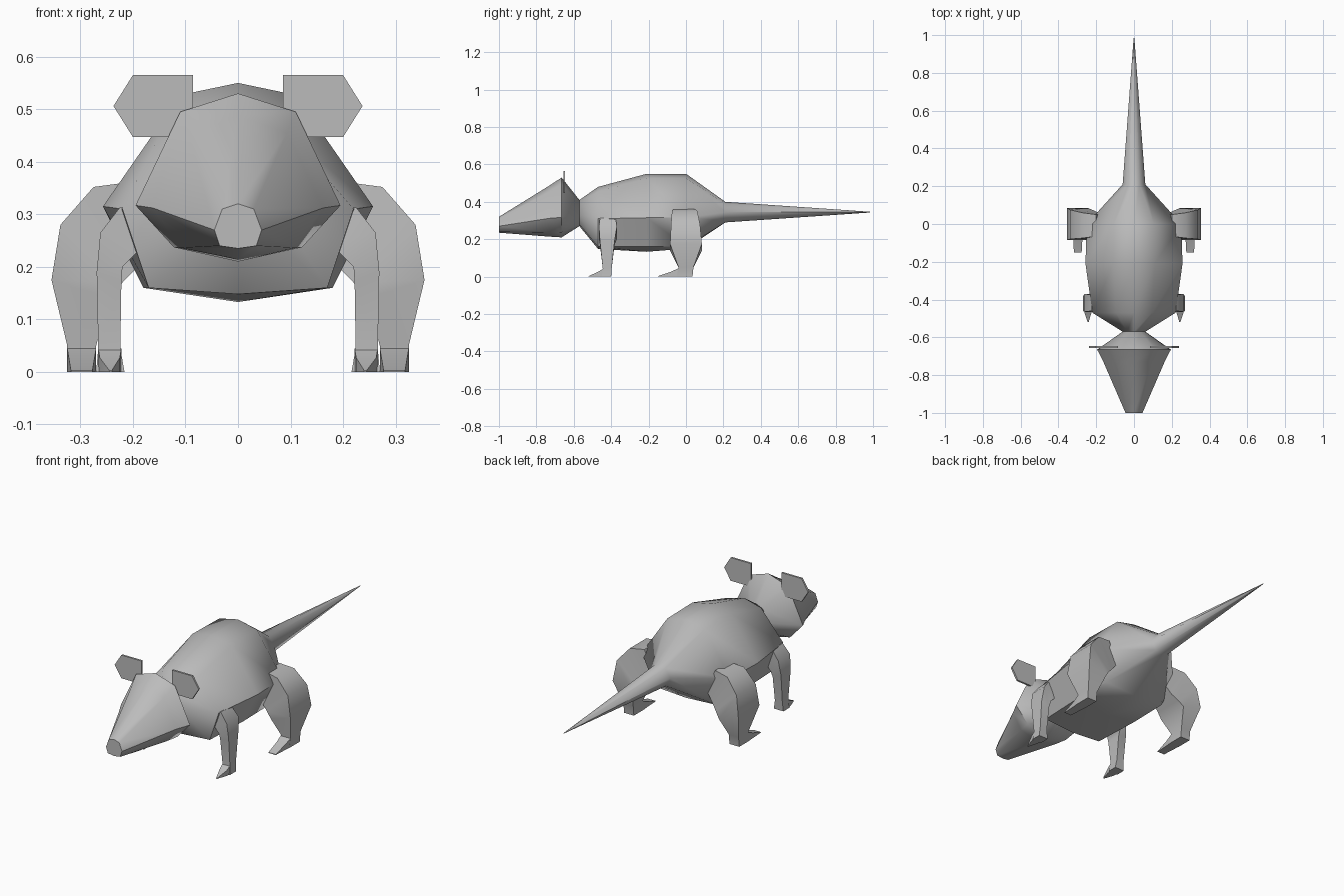
import bpy, bmesh, math

fur = bpy.data.materials.new("grey fur")
fur.diffuse_color = (0.5, 0.5, 0.5, 1)


def loft(name, rings, mirror=False, angle=50):
    """Skin a list of equal-length rings, close both ends."""
    bm = bmesh.new()
    loops = [[bm.verts.new(p) for p in ring] for ring in rings]
    n = len(loops[0])
    for a, b in zip(loops, loops[1:]):
        for i in range(n):
            j = (i + 1) % n
            bm.faces.new((a[i], a[j], b[j], b[i]))
    bm.faces.new(loops[0])
    bm.faces.new(loops[-1])
    bmesh.ops.recalc_face_normals(bm, faces=bm.faces)
    me = bpy.data.meshes.new(name)
    bm.to_mesh(me)
    bm.free()
    me.materials.append(fur)
    ob = bpy.data.objects.new(name, me)
    bpy.context.collection.objects.link(ob)
    bpy.ops.object.select_all(action='DESELECT')
    ob.select_set(True)
    bpy.context.view_layer.objects.active = ob
    bpy.ops.object.shade_smooth_by_angle(angle=math.radians(angle))
    if mirror:
        ob.modifiers.new("mirror", 'MIRROR')
    return ob


def octo(y, top, upper, mid, lower, bottom):
    """Eight-sided symmetric cross-section at depth y."""
    right = [upper, mid, lower]
    pts = [(0, top)] + right + [(0, bottom)] + [(-x, z) for x, z in reversed(right)]
    return [(x, y, z) for x, z in pts]


def quad(outer, inner, y0, y1):
    """Four-sided leg cross-section from an outer and an inner (x, z) point."""
    return [(outer[0], y0, outer[1]), (outer[0], y1, outer[1]),
            (inner[0], y1, inner[1]), (inner[0], y0, inner[1])]


neck = octo(-0.57, 0.41, (0.035, 0.395), (0.06, 0.33), (0.04, 0.28), 0.27)

# Body running into the tail
loft("body_and_tail", [
    neck,
    octo(-0.47, 0.48, (0.095, 0.455), (0.22, 0.31), (0.17, 0.16), 0.148),
    octo(-0.21, 0.55, (0.11, 0.527), (0.257, 0.315), (0.18, 0.16), 0.133),
    octo(0.0, 0.55, (0.105, 0.527), (0.25, 0.315), (0.175, 0.16), 0.15),
    octo(0.21, 0.40, (0.03, 0.39), (0.06, 0.345), (0.035, 0.30), 0.29),
    octo(0.985, 0.347, (0.001, 0.346), (0.002, 0.345), (0.001, 0.344), 0.343)])

# Head: wide at the ears, narrow at the snout
loft("head", [
    octo(-1.0, 0.32, (0.03, 0.31), (0.045, 0.27), (0.035, 0.24), 0.235),
    octo(-0.73, 0.487, (0.093, 0.455), (0.162, 0.312), (0.108, 0.236), 0.214),
    octo(-0.665, 0.53, (0.11, 0.495), (0.195, 0.317), (0.122, 0.237), 0.21),
    neck])

# Front legs
loft("front_leg", [
    quad((0.185, 0.312), (0.15, 0.25), -0.455, -0.375),
    quad((0.225, 0.313), (0.175, 0.245), -0.46, -0.375),
    quad((0.262, 0.265), (0.22, 0.20), -0.465, -0.37),
    quad((0.269, 0.19), (0.222, 0.17), -0.46, -0.382),
    quad((0.266, 0.045), (0.224, 0.045), -0.445, -0.397),
    quad((0.27, 0.0), (0.216, 0.0), -0.45, -0.40)], True)

# Hind legs with heavy thighs
loft("hind_leg", [
    quad((0.20, 0.362), (0.15, 0.25), -0.065, 0.05),
    quad((0.275, 0.352), (0.19, 0.20), -0.075, 0.06),
    quad((0.338, 0.28), (0.22, 0.17), -0.08, 0.075),
    quad((0.355, 0.175), (0.245, 0.14), -0.085, 0.085),
    quad((0.325, 0.05), (0.27, 0.05), -0.04, 0.04),
    quad((0.325, 0.0), (0.27, 0.0), -0.05, 0.035)], True)


# Wedge feet: from the ankle forward to a thin toe
def foot(name, x0, x1, heel, toe, t0, t1):
    def section(y, a, b, z):
        return [(a, y, 0), (b, y, 0), (b, y, z), (a, y, z)]
    mid = heel + (toe - heel) * 0.35
    loft(name, [section(heel, x0, x1, 0.045),
                section(mid, x0 + 0.003, x1 - 0.003, 0.027),
                section(toe, t0, t1, 0.003)], True)


foot("front_foot", 0.222, 0.266, -0.44, -0.52, 0.24, 0.245)
foot("hind_foot", 0.27, 0.325, -0.04, -0.15, 0.277, 0.318)

# Ears: thin upright plates behind the brow
ear = [(0.086, 0.447), (0.20, 0.447), (0.237, 0.506), (0.20, 0.565), (0.086, 0.565)]
loft("ear", [[(x, y, z) for x, z in ear] for y in (-0.656, -0.646)], True)
